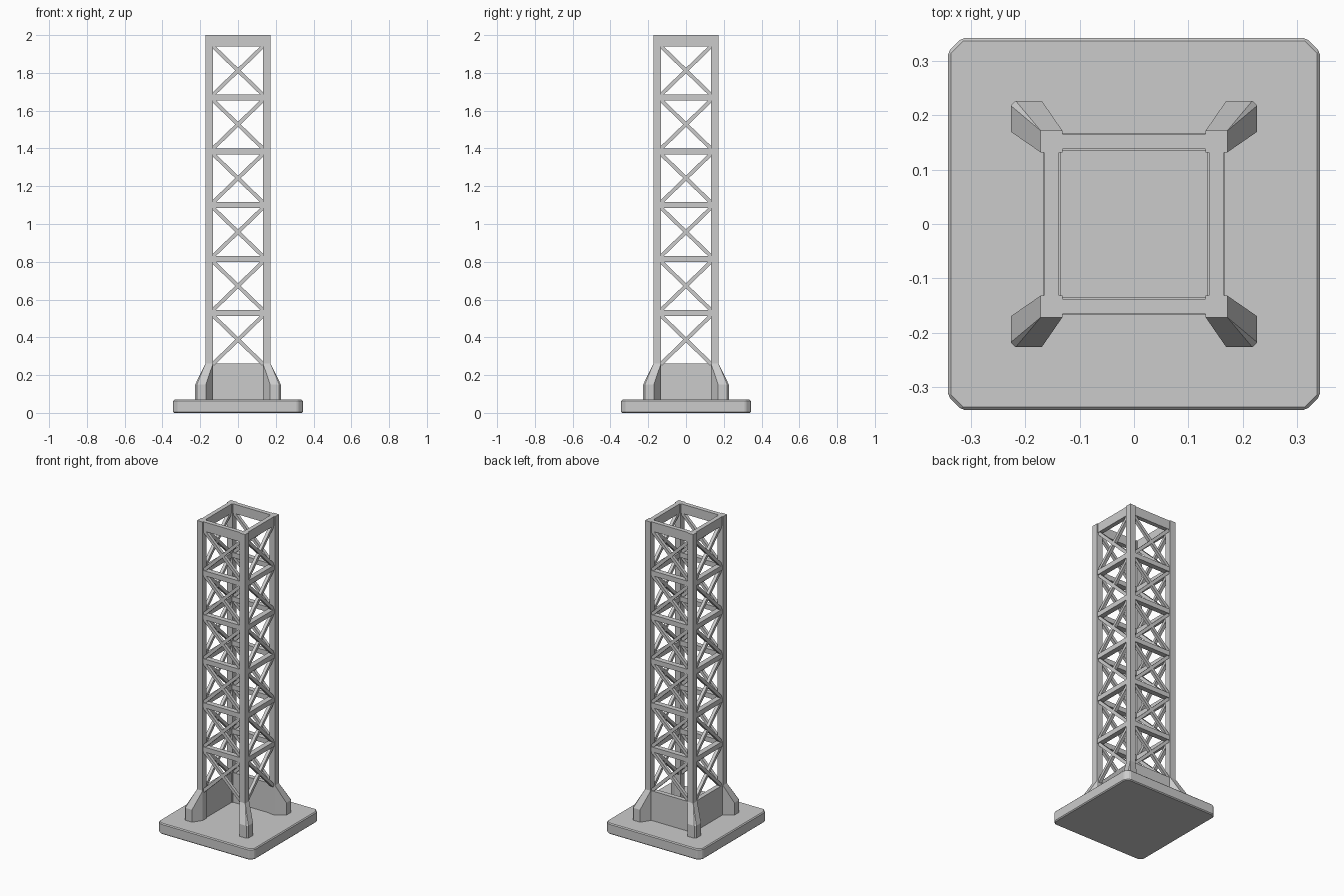
import bpy, bmesh, math
from mathutils import Vector, Matrix

if "Cube" in bpy.data.objects:
    bpy.data.objects.remove(bpy.data.objects["Cube"])

def finish(bm, name, bevel=0.0):
    bmesh.ops.recalc_face_normals(bm, faces=bm.faces)
    me = bpy.data.meshes.new(name)
    bm.to_mesh(me)
    bm.free()
    ob = bpy.data.objects.new(name, me)
    bpy.context.collection.objects.link(ob)
    if bevel:
        m = ob.modifiers.new("edge_bevel", 'BEVEL')
        m.width, m.segments = bevel, 1
    return ob

def box(bm, lo, hi):
    lo, hi = Vector(lo), Vector(hi)
    mat = Matrix.Translation((lo + hi) / 2) @ Matrix.Diagonal((*(hi - lo), 1))
    bmesh.ops.create_cube(bm, size=1, matrix=mat)

def strut(bm, a, b, width, depth):
    # square bar lying in the xz plane
    a, b = Vector(a), Vector(b)
    d = b - a
    rot = Matrix.Rotation(-math.atan2(d.z, d.x), 4, 'Y')
    mat = Matrix.Translation((a + b) / 2) @ rot @ Matrix.Diagonal((d.length, depth, width, 1))
    bmesh.ops.create_cube(bm, size=1, matrix=mat)

# base plate with clipped corners and a fine edge bevel
bm = bmesh.new()
h, c = 0.343, 0.026
pts = [(h-c, h), (h, h-c), (h, c-h), (h-c, -h), (c-h, -h), (-h, c-h), (-h, h-c), (c-h, h)]
f = bm.faces.new([bm.verts.new((x, y, 0)) for x, y in pts])
top = bmesh.ops.extrude_face_region(bm, geom=[f])
bmesh.ops.translate(bm, vec=(0, 0, 0.07), verts=[v for v in top['geom'] if isinstance(v, bmesh.types.BMVert)])
finish(bm, "base_plate", 0.006)

# corner legs and their flared feet
for sx in (-1, 1):
    for sy in (-1, 1):
        side = ("right" if sx > 0 else "left") + ("_front" if sy < 0 else "_back")
        bm = bmesh.new()
        lo = [min(sx*0.132, sx*0.172), min(sy*0.132, sy*0.172), 0.065]
        hi = [max(sx*0.132, sx*0.172), max(sy*0.132, sy*0.172), 2.0]
        box(bm, lo, hi)
        finish(bm, "leg_" + side)
        bm = bmesh.new()
        foot = [(0.132, 0.172), (0.170, 0.227), (0.218, 0.227), (0.227, 0.218),
                (0.227, 0.170), (0.172, 0.132), (0.132, 0.132)]
        for z in (0.065, 0.15):
            for x, y in foot:
                bm.verts.new((sx*x, sy*y, z))
        for x, y in [(0.132, 0.172), (0.172, 0.172), (0.172, 0.132), (0.132, 0.132)]:
            bm.verts.new((sx*x, sy*y, 0.262))
        bmesh.ops.convex_hull(bm, input=bm.verts)
        bmesh.ops.dissolve_limit(bm, angle_limit=0.01, verts=bm.verts, edges=bm.edges)
        finish(bm, "foot_" + side)

# lattice on each side: rails, crossed braces and top band
levels = [0.245 + 0.285*i for i in range(7)]
for k, name in enumerate(("front", "right", "back", "left")):
    turn = Matrix.Rotation(k*math.pi/2, 4, 'Z')
    rails, braces, band = bmesh.new(), bmesh.new(), bmesh.new()
    for z in levels[1:6]:
        box(rails, (-0.135, -0.168, z-0.016), (0.135, -0.134, z+0.016))
    box(band, (-0.135, -0.166, 1.94), (0.135, -0.138, 2.0))
    for z0, z1 in zip(levels, levels[1:]):
        for s in (-1, 1):
            strut(braces, (-s*0.135, -0.152, z0+0.012), (s*0.135, -0.152, z1-0.012), 0.02, 0.02)
    for bm, part in ((rails, "rails_"), (braces, "cross_braces_"), (band, "top_band_")):
        bm.transform(turn)
        finish(bm, part + name)
    # solid skirt panels on the back and left
    if name in ("back", "left"):
        bm = bmesh.new()
        box(bm, (-0.135, -0.168, 0.065), (0.135, -0.138, 0.262))
        bm.transform(turn)
        finish(bm, "skirt_panel_" + name)
